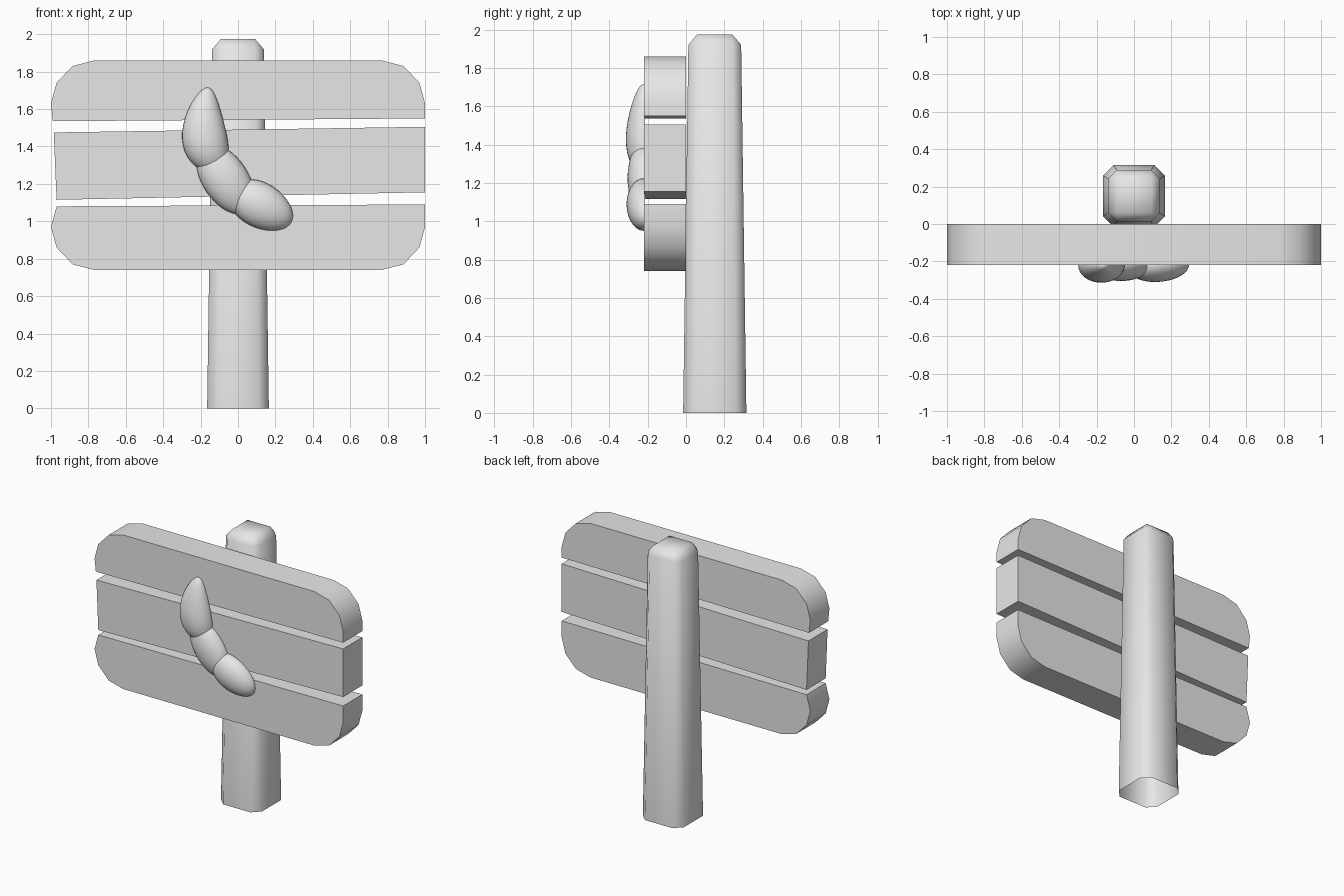
import bpy, bmesh
from math import radians
from mathutils import Vector

cube = bpy.data.objects.get("Cube")
if cube:
    bpy.data.objects.remove(cube, do_unlink=True)

grey = bpy.data.materials.new("plain_grey")
grey.use_nodes = True
GREY = (0.8, 0.8, 0.8, 1)
grey.diffuse_color = GREY
grey.node_tree.nodes["Principled BSDF"].inputs["Base Color"].default_value = GREY


def finish(name, bm, angle):
    """Turn a bmesh into a smooth-by-angle object."""
    bmesh.ops.recalc_face_normals(bm, faces=bm.faces)
    mesh = bpy.data.meshes.new(name)
    bm.to_mesh(mesh)
    bm.free()
    mesh.materials.append(grey)
    obj = bpy.data.objects.new(name, mesh)
    bpy.context.collection.objects.link(obj)
    bpy.ops.object.select_all(action="DESELECT")
    obj.select_set(True)
    bpy.context.view_layer.objects.active = obj
    bpy.ops.object.shade_smooth_by_angle(angle=radians(angle))
    return obj


def plank(name, outline, front=-0.22, back=0.0):
    """Extrude an x-z outline through the board thickness."""
    bm = bmesh.new()
    face = bm.faces.new([bm.verts.new((x, front, z)) for x, z in outline])
    out = bmesh.ops.extrude_face_region(bm, geom=[face])
    verts = [g for g in out["geom"] if isinstance(g, bmesh.types.BMVert)]
    bmesh.ops.translate(bm, verts=verts, vec=(0, back - front, 0))
    finish(name, bm, 40)


def lobe(name, start, end, width, taper=0.0, bend=0.0, depth=0.09):
    """Half ellipsoid on the board front, thinned towards start and bowed sideways."""
    a, b = Vector((start[0], 0, start[1])), Vector((end[0], 0, end[1]))
    axis = (a - b) / 2
    side = Vector((-axis.z, 0, axis.x)).normalized()
    bm = bmesh.new()
    bmesh.ops.create_uvsphere(bm, u_segments=32, v_segments=20, radius=1)
    for v in bm.verts:
        x, y, t = v.co
        thin = 1 - taper * t
        v.co = (a + b) / 2 + axis * t + side * (x * width * thin + bend * (1 - t * t))
        v.co.y = -0.22 + min(y * depth * thin, 0.005)
    finish(name, bm, 60)


# Post: bevelled block, open underneath, narrowing upwards
HEIGHT, BASE, TOP = 1.975, 0.165, 0.137
bm = bmesh.new()
bmesh.ops.create_cube(bm, size=1)
for v in bm.verts:
    v.co = (v.co.x * 2 * BASE, v.co.y * 2 * BASE, (v.co.z + 0.5) * HEIGHT)
edges = [e for e in bm.edges if any(v.co.z > 1 for v in e.verts)]
bmesh.ops.bevel(bm, geom=edges, offset=0.055, segments=1, affect="EDGES")
bottom = [f for f in bm.faces if all(v.co.z < 0.01 for v in f.verts)]
bmesh.ops.delete(bm, geom=bottom, context="FACES")
for v in bm.verts:
    k = 1 + (TOP / BASE - 1) * v.co.z / HEIGHT
    v.co = (v.co.x * k, v.co.y * k + 0.15, v.co.z)
finish("post", bm, 50)

# Boards: rounded outer corners, slightly uneven inner edges
corner = [(0.77, 0.74), (0.885, 0.77), (0.97, 0.86), (1, 0.97)]
lower = [(-x, z) for x, z in reversed(corner)] + corner
upper = [(x, 2.6 - z) for x, z in lower]
plank("top_board", upper + [(1, 1.55), (-0.99, 1.535)])
plank("middle_board", [(-0.985, 1.475), (1, 1.505), (1, 1.155), (-0.97, 1.115)])
plank("bottom_board", lower + [(1, 1.09), (-0.97, 1.08)])

# Curved ornament made of three overlapping lobes
lobe("ornament_upper", (-0.165, 1.715), (-0.13, 1.26), 0.116, taper=0.3, bend=0.035)
lobe("ornament_middle", (-0.185, 1.40), (0.05, 1.05), 0.122, depth=0.085)
lobe("ornament_lower", (0.285, 0.995), (-0.035, 1.17), 0.12, taper=0.08)
